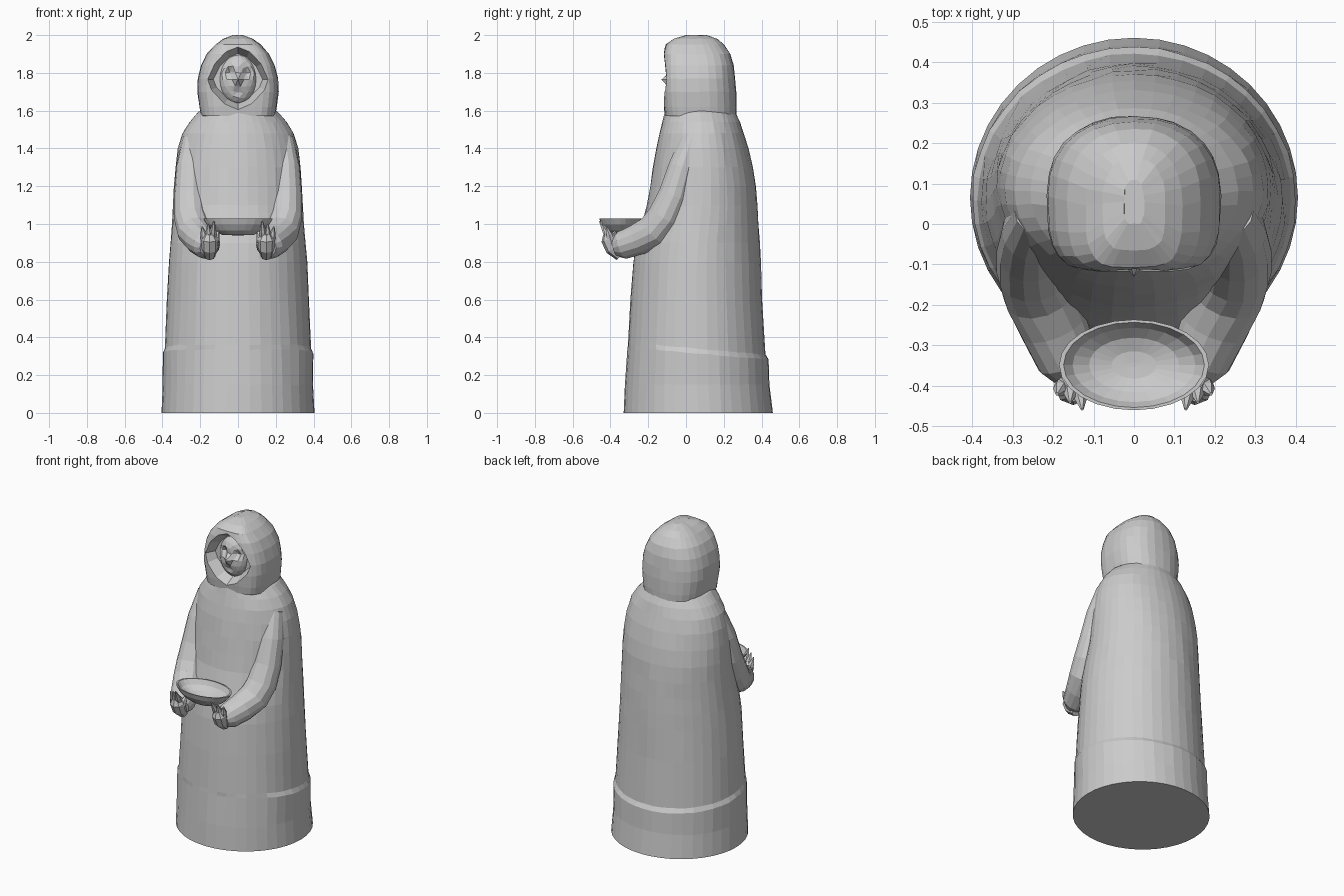
import bpy, bmesh, math, random
from mathutils import Vector

random.seed(4)
if "Cube" in bpy.data.objects:
    bpy.data.objects.remove(bpy.data.objects["Cube"])

stone = bpy.data.materials.new("pale grey stone")
stone.use_nodes = True
stone.diffuse_color = (0.6, 0.6, 0.6, 1)
bsdf = next(n for n in stone.node_tree.nodes if n.type == 'BSDF_PRINCIPLED')
bsdf.inputs["Base Color"].default_value = (0.6, 0.6, 0.6, 1)
bsdf.inputs["Roughness"].default_value = 0.8


def finish(name, bm):
    bmesh.ops.recalc_face_normals(bm, faces=bm.faces)
    mesh = bpy.data.meshes.new(name)
    bm.to_mesh(mesh)
    bm.free()
    mesh.materials.append(stone)
    obj = bpy.data.objects.new(name, mesh)
    bpy.context.collection.objects.link(obj)
    return obj


def skin(rings, closed=True):
    """Bridge equal rings of points into a capped shell."""
    bm = bmesh.new()
    rows = [[bm.verts.new(p) for p in ring] for ring in rings]
    n = len(rows[0])
    for a, b in zip(rows, rows[1:]):
        for i in range(n):
            j = (i + 1) % n
            bm.faces.new((a[i], a[j], b[j], b[i]))
    if closed:
        bm.faces.new(rows[0])
        bm.faces.new(rows[-1])
    return bm


def oval(z, w, front, back, n, p_front=2, p_back=2):
    """Horizontal ring with separately squared front and back halves."""
    mid, half = (front + back) / 2, (back - front) / 2
    ring = []
    for i in range(n):
        a = math.tau * i / n
        c, s = math.cos(a), math.sin(a)
        e = 2 / (p_front if s < 0 else p_back)
        ring.append((math.copysign(abs(c) ** e, c) * w,
                     mid + math.copysign(abs(s) ** e, s) * half, z))
    return ring


def tube(name, points, radii, n=10):
    """Round limb along a path."""
    points = [Vector(p) for p in points]
    rings = []
    for k, p in enumerate(points):
        t = (points[min(k + 1, len(points) - 1)] - points[max(k - 1, 0)]).normalized()
        u = Vector((1, 0, 0))
        u = (u - t * t.dot(u)).normalized()
        v = t.cross(u)
        rings.append([p + radii[k] * (u * math.cos(math.tau * i / n) + v * math.sin(math.tau * i / n))
                      for i in range(n)])
    return finish(name, skin(rings))


def roughen(bm, amount):
    for v in bm.verts:
        if v.co.z > 0.01:
            v.co += Vector([random.uniform(-amount, amount) for _ in range(3)])


# Robe: height, half width, front y, back y
robe_rings = [(0, .405, -.33, .46), (.15, .398, -.322, .443), (.335, .39, -.31, .426),
              (.36, .388, -.309, .422), (.6, .376, -.295, .404), (.8, .366, -.28, .395),
              (.9, .358, -.265, .39), (1.0, .35, -.235, .385), (1.1, .343, -.206, .378),
              (1.2, .339, -.19, .37), (1.3, .332, -.174, .353), (1.4, .318, -.157, .33),
              (1.48, .295, -.14, .306), (1.54, .257, -.125, .285), (1.59, .212, -.112, .262),
              (1.62, .17, -.08, .23)]
bm = skin([oval(*r, 40) for r in robe_rings])
for v in bm.verts:  # raised fold sweeping round the sides and back
    if .3 < v.co.z < .4 and v.co.y > -.16:
        if v.co.z < .35:
            v.co.x *= 1.025
            v.co.y += .01 * max(0, v.co.y) / .4
        v.co.z -= .09 * (v.co.y + .16)
roughen(bm, .002)
finish("robe", bm)

# Hood with a flattened front
hood_rings = [(1.572, .197, -.112, .266), (1.62, .204, -.118, .268), (1.7, .215, -.123, .266),
              (1.77, .213, -.124, .26), (1.84, .195, -.122, .252), (1.9, .165, -.12, .235),
              (1.95, .12, -.108, .2), (1.98, .078, -.065, .165), (2.0, .025, 0, .11)]
bm = skin([oval(*r, 28, 3.6, 2.3) for r in hood_rings])
roughen(bm, .0015)
hood = finish("hood", bm)

# Diamond opening cut into the hood
half = [(0, 1.94), (.06, 1.915), (.125, 1.85), (.168, 1.765), (.145, 1.71), (.07, 1.635), (0, 1.605)]
outline = half + [(-x, z) for x, z in half[-2:0:-1]]
steps = [(-.2, 1.2), (-.118, 1.0), (-.045, .78)]
cutter = finish("opening_cutter", skin([[(x * s, y, 1.77 + (z - 1.77) * s) for x, z in outline]
                                        for y, s in steps]))
cutter.hide_render = True
cut = hood.modifiers.new("opening", 'BOOLEAN')
cut.operation = 'DIFFERENCE'
cut.solver = 'EXACT'
cut.object = cutter
bpy.context.view_layer.objects.active = hood
bpy.ops.object.modifier_apply(modifier=cut.name)
bpy.data.objects.remove(cutter)

# Face with sunken eyes and a raised nose
bm = bmesh.new()
bmesh.ops.create_icosphere(bm, subdivisions=3, radius=1)
for v in bm.verts:
    v.co = Vector((v.co.x * .1, v.co.y * .075 - .025, v.co.z * .135 + 1.765))
    if v.co.y < -.03:
        eye = math.hypot(abs(v.co.x) - .045, v.co.z - 1.8)
        nose = math.hypot(v.co.x * 1.6, (v.co.z - 1.765) * .7)
        mouth = math.hypot(v.co.x * .7, v.co.z - 1.705)
        v.co.y += .035 * max(0, 1 - eye / .04) + .02 * max(0, 1 - mouth / .025)
        v.co.y -= .03 * max(0, 1 - nose / .035)
finish("face", bm)

# Sleeves and hands, one set per side
arm_path = [(.235, .03, 1.45), (.252, -.02, 1.3), (.255, -.065, 1.15), (.25, -.115, 1.04),
            (.232, -.17, .965), (.2, -.25, .92), (.165, -.335, .888), (.152, -.372, .878)]
arm_radii = [.06, .075, .084, .09, .092, .085, .076, .052]
fingers = [(.128, -.457, 1.015), (.158, -.44, 1.0), (.19, -.42, .985), (.105, -.375, .965)]
for side, sx in (("left", 1), ("right", -1)):
    tube(side + "_sleeve", [(x * sx, y, z) for x, y, z in arm_path], arm_radii, 14)
    tube(side + "_palm", [(.15 * sx, -.345, .83), (.15 * sx, -.385, .87),
                          (.15 * sx, -.405, .92), (.15 * sx, -.415, .95)], [.03, .042, .045, .025], 8)
    for k, (x, y, z) in enumerate(fingers):
        root = Vector(((.15 + (x - .15) * .6) * sx, -.395, .905))
        tip = Vector((x * sx, y, z))
        tube(f"{side}_finger_{k + 1}", [root, root.lerp(tip, .5), tip], [.022, .018, .004], 6)

# Shallow oval dish: radius factor and height, outside then inside
dish = [(.1, .94), (.45, .942), (.7, .965), (.9, .998), (1, 1.03),
        (.94, 1.03), (.82, 1.0), (.6, .975), (.3, .962), (.05, .96)]
finish("dish", skin([oval(z, .185 * r, -.348 - .112 * r, -.348 + .112 * r, 24) for r, z in dish]))
